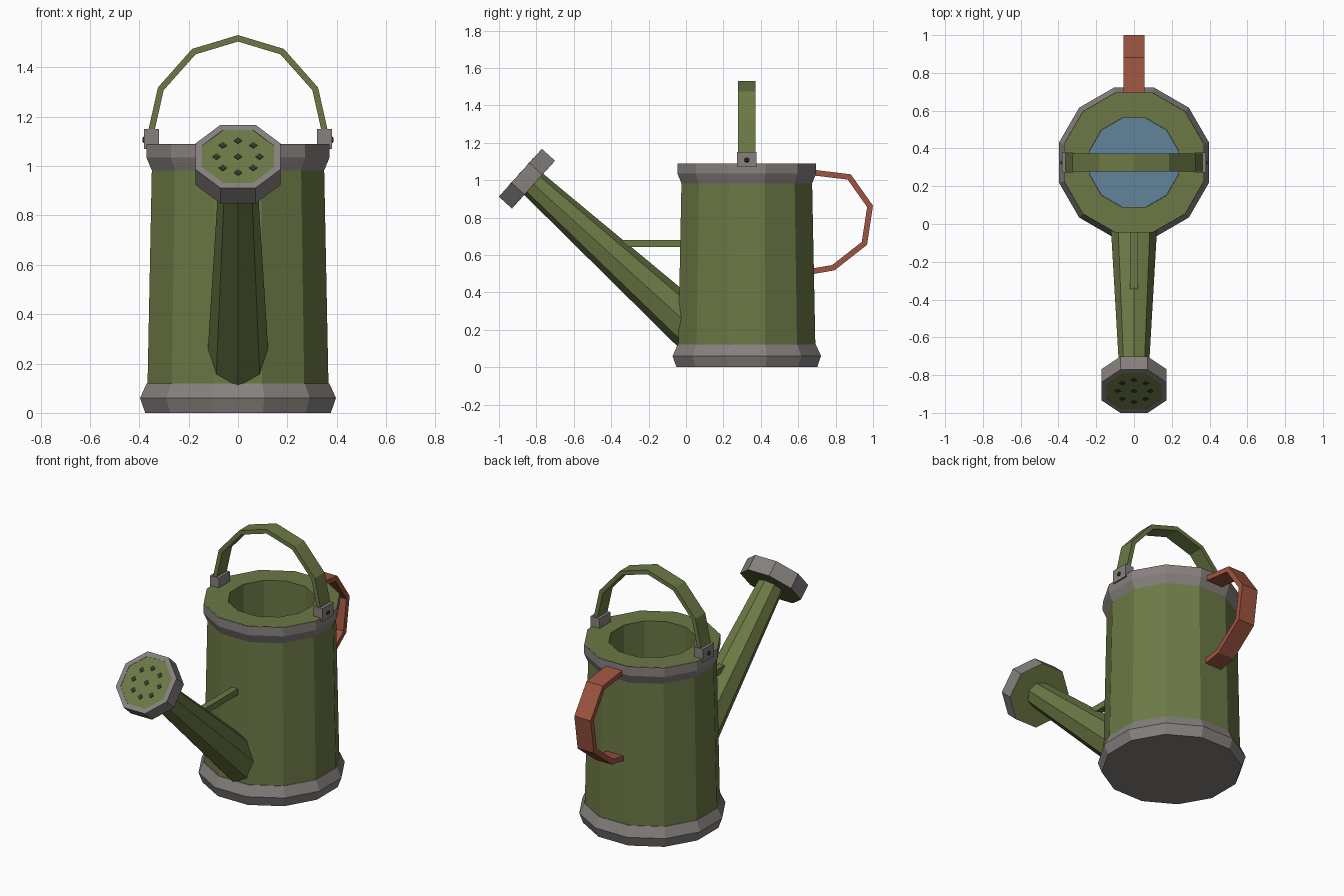
import bpy, bmesh, math
from mathutils import Vector, Matrix

if "Cube" in bpy.data.objects:
    bpy.data.objects.remove(bpy.data.objects["Cube"])

def mat(name, c):
    m = bpy.data.materials.new(name)
    m.diffuse_color = (*c, 1)
    m.use_nodes = True
    m.node_tree.nodes["Principled BSDF"].inputs["Base Color"].default_value = m.diffuse_color
    return m

GREEN = mat("green_paint", (0.15, 0.19, 0.06))
METAL = mat("metal", (0.24, 0.22, 0.21))
RED = mat("red_grip", (0.34, 0.09, 0.05))
WATER = mat("water_blue", (0.12, 0.23, 0.32))
DARK = mat("dark", (0.03, 0.04, 0.02))
CY = 0.325  # centre of the can along y

def finish(name, bm, m):
    bmesh.ops.recalc_face_normals(bm, faces=bm.faces)
    me = bpy.data.meshes.new(name)
    bm.to_mesh(me)
    bm.free()
    me.materials.append(m)
    ob = bpy.data.objects.new(name, me)
    bpy.context.collection.objects.link(ob)
    return ob

def lathe(name, profile, n, m, frame, cap=(True, True), loop=False, turn=0.5):
    """Rings of (radius, height) in a frame; turn 0.5 puts flats on the axes."""
    bm = bmesh.new()
    rings = []
    for r, h in profile:
        ring = []
        for i in range(n):
            a = 2 * math.pi * (i + turn) / n
            ring.append(bm.verts.new(frame @ Vector((r * math.cos(a), r * math.sin(a), h))))
        rings.append(ring)
    pairs = list(zip(rings, rings[1:])) + ([(rings[-1], rings[0])] if loop else [])
    for a, b in pairs:
        for i in range(n):
            j = (i + 1) % n
            bm.faces.new((a[i], a[j], b[j], b[i]))
    if not loop:
        if cap[0]:
            bm.faces.new(rings[0])
        if cap[1]:
            bm.faces.new(rings[-1])
    return finish(name, bm, m)

def box(name, lo, hi, m):
    bm = bmesh.new()
    lo, hi = Vector(lo), Vector(hi)
    bmesh.ops.create_cube(bm, size=1, matrix=Matrix.Translation((lo + hi) / 2) @ Matrix.Diagonal((*(hi - lo), 1)))
    return finish(name, bm, m)

def strap(name, path, thick, width, place, m):
    """Flat band along a 2D path with mitred corners."""
    pts = [Vector(p) for p in path]
    bm = bmesh.new()
    rings = []
    for i, p in enumerate(pts):
        d0 = (p - pts[i - 1]).normalized() if i else (pts[1] - p).normalized()
        d1 = (pts[i + 1] - p).normalized() if i < len(pts) - 1 else d0
        t = (d0 + d1).normalized()
        off = Vector((-t.y, t.x)) * (thick / 2 / t.dot(d0))
        rings.append([bm.verts.new(place(q, w)) for q, w in (
            (p + off, -width / 2), (p + off, width / 2), (p - off, width / 2), (p - off, -width / 2))])
    for a, b in zip(rings, rings[1:]):
        for i in range(4):
            j = (i + 1) % 4
            bm.faces.new((a[i], a[j], b[j], b[i]))
    bm.faces.new(rings[0])
    bm.faces.new(rings[-1])
    return finish(name, bm, m)

# can: 12-sided shell with flat shoulder and round opening
can = Matrix.Translation((0, CY, 0))
K = 1 / math.cos(math.pi / 12)
def ap(pts):
    return [(r * K, z) for r, z in pts]

lathe("can_body", ap([(0.367, 0.1), (0.349, 1.0), (0.349, 1.06), (0.369, 1.09), (0.236, 1.09), (0.236, 0.7)]),
      12, GREEN, can, cap=(True, False))
lathe("base_ring", ap([(0.376, 0), (0.397, 0.06), (0.37, 0.12), (0.34, 0.12)]), 12, METAL, can)
lathe("rim_ring", ap([(0.348, 0.98), (0.371, 1.035), (0.37, 1.088), (0.345, 1.088), (0.34, 0.99)]), 12, METAL, can, loop=True)
lathe("water", ap([(0.235, 0.70), (0.235, 0.72)]), 12, WATER, can)

# spout: tapered octagonal tube
start, end = Vector((0, 0.06, 0.185)), Vector((0, -0.815, 0.978))
d = (end - start).normalized()
def frame_at(origin, axis):
    x = Vector((1, 0, 0))
    return Matrix.Translation(origin) @ Matrix((x, axis.cross(x), axis)).transposed().to_4x4()
lathe("spout", [(0.127, 0), (0.076, (end - start).length)], 8, GREEN, frame_at(start, d), turn=0)

# rose: octagonal head with green face and back, and nine holes
axis = Vector((0, -0.743, 0.669)).normalized()
rose = frame_at(Vector((0, -0.851, 1.008)), axis)
K8 = 1 / math.cos(math.pi / 8)
R, T = 0.172 * K8, 0.047
lathe("rose_rim", [(R, -T), (R, T), (0.145 * K8, T), (0.145 * K8, -T)], 8, METAL, rose, loop=True)
lathe("rose_plate", [(R * 0.99, -T - 0.001), (0.146 * K8, -T + 0.01), (0.146 * K8, T - 0.002)], 8, GREEN, rose)
spots = [(0, 0)] + [(0.087 * math.cos(k * math.pi / 4), 0.087 * math.sin(k * math.pi / 4)) for k in range(8)]
for k, (u, v) in enumerate(spots):
    lathe(f"rose_hole_{k}", [(0.017, T - 0.01), (0.017, T + 0.001)], 4, DARK,
          rose @ Matrix.Translation((u, v, 0)), turn=0)

# brace between spout and can
box("spout_brace", (-0.02, -0.345, 0.642), (0.02, 0.0, 0.68), GREEN)

# top carrying handle
half = [(0.363, 1.09), (0.313, 1.313), (0.179, 1.464)]
strap("top_handle", half + [(0, 1.518)] + [(-x, z) for x, z in reversed(half)], 0.025, 0.095,
      lambda q, w: Vector((q.x, CY + w, q.y)), GREEN)

# handle lugs and pins
for s, side in ((1, "right"), (-1, "left")):
    xs = sorted((s * 0.32, s * 0.38))
    box(f"handle_lug_{side}", (xs[0], CY - 0.053, 1.07), (xs[1], CY + 0.053, 1.15), METAL)
    lathe(f"handle_pin_{side}", [(0.014, 0.36), (0.014, 0.38), (0.008, 0.388)], 6, DARK,
          Matrix.Translation((0, CY, 1.107)) @ Matrix.Rotation(s * math.pi / 2, 4, 'Y'), turn=0)

# rear grip
strap("rear_handle", [(0.66, 1.043), (0.873, 1.017), (0.984, 0.86), (0.954, 0.662), (0.788, 0.532), (0.65, 0.508)],
      0.03, 0.11, lambda q, w: Vector((w, q.x, q.y)), RED)
